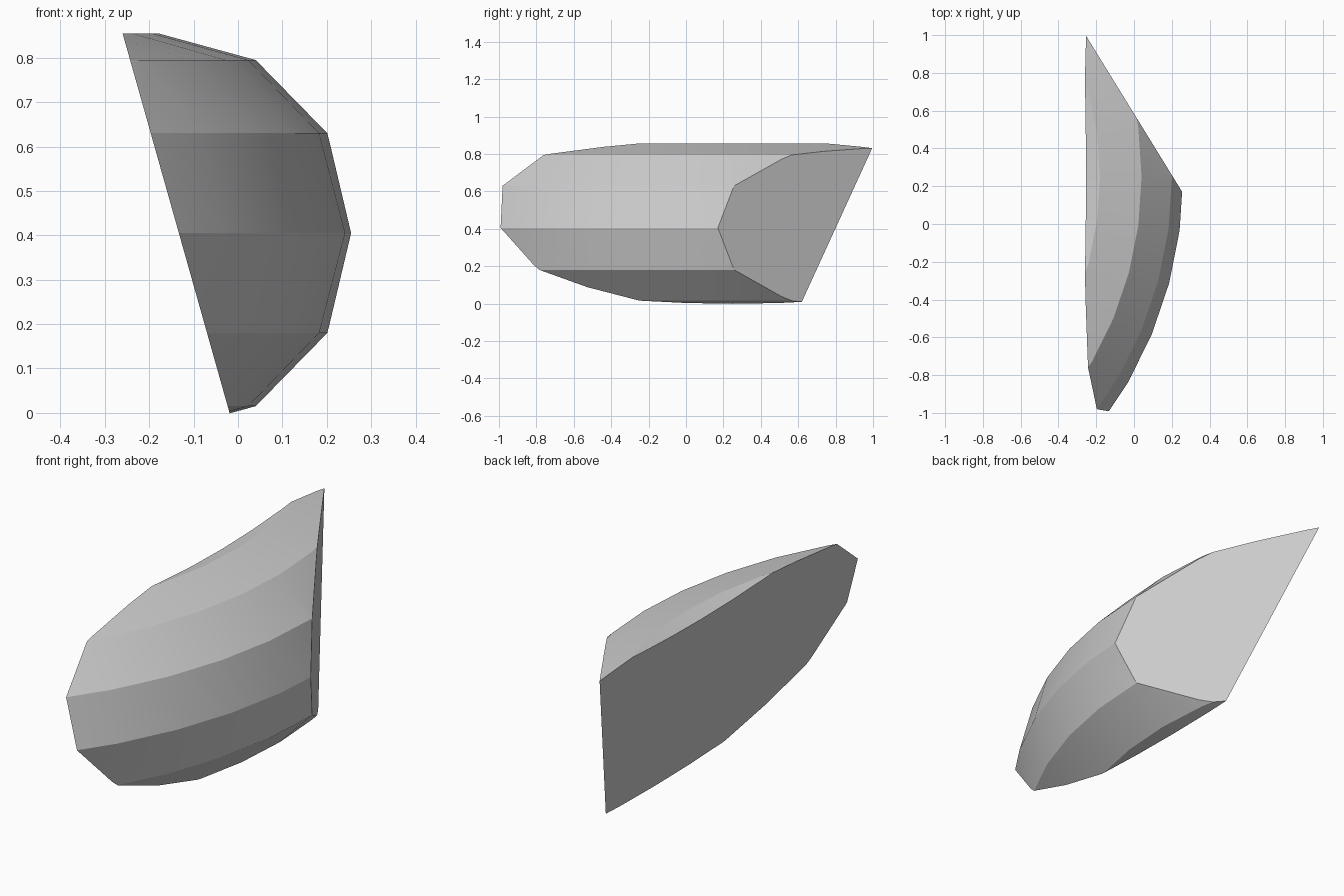
import bpy, bmesh, math
from mathutils import Vector, Matrix

cube = bpy.data.objects.get("Cube")
if cube:
    bpy.data.objects.remove(cube, do_unlink=True)

# Plain grey material
grey = bpy.data.materials.new("plain_grey")
grey.use_nodes = True
colour = (0.6, 0.6, 0.6, 1)
grey.diffuse_color = colour
grey.node_tree.nodes["Principled BSDF"].inputs["Base Color"].default_value = colour

# Large twelve-sided ring from which the shard is sliced
bpy.ops.mesh.primitive_torus_add(major_segments=48, minor_segments=12,
                                 major_radius=1.74, minor_radius=0.44)
shard = bpy.context.object
shard.name = "curved_shard"
shard.data.materials.append(grey)

bm = bmesh.new()
bm.from_mesh(shard.data)
bmesh.ops.transform(bm, verts=bm.verts, matrix=Matrix.Translation((-1.92, 0.25, 0.405))
                    @ Matrix.Diagonal((1, 1, 1.023, 1)))


def slice_off(point, outward):
    """Remove everything on the outward side of a plane and cap the cut."""
    cut = bmesh.ops.bisect_plane(bm, geom=bm.verts[:] + bm.edges[:] + bm.faces[:],
                                 plane_co=point, plane_no=outward, clear_outer=True)
    rim = [e for e in cut["geom_cut"] if isinstance(e, bmesh.types.BMEdge)]
    bmesh.ops.contextual_create(bm, geom=rim)


# Leaning inner face, then upright back face
slice_off(Vector((-0.26, 0, 0.855)), Vector((-0.855, 0, -0.241)).normalized())
slice_off(Vector((-0.256, 1, 0)), Vector((0.83, 0.511, 0)).normalized())
bmesh.ops.recalc_face_normals(bm, faces=bm.faces)
bm.to_mesh(shard.data)
bm.free()

# Smooth along the curve, crisp between the bands
bpy.ops.object.shade_smooth_by_angle(angle=math.radians(25))
